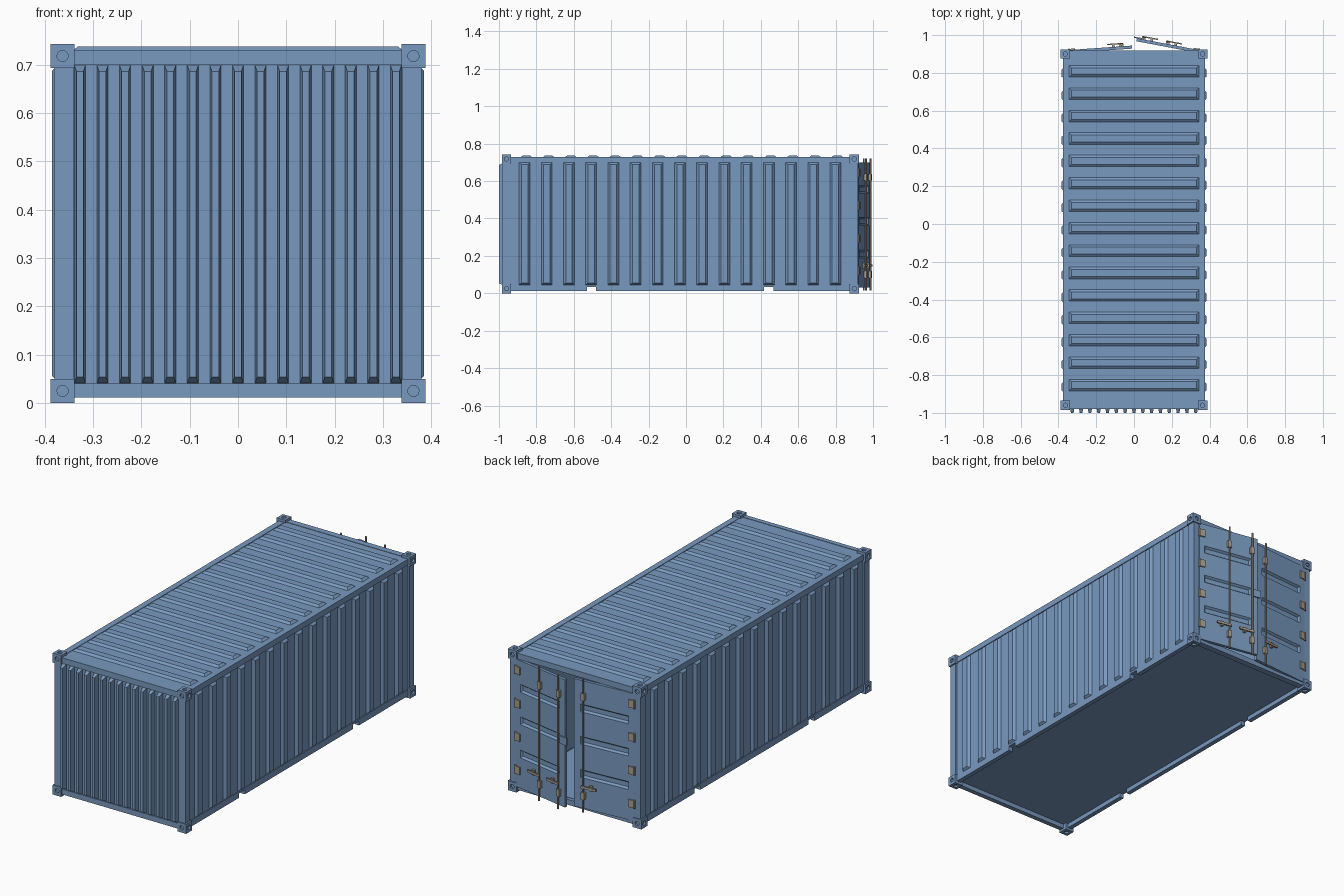
import bpy, bmesh, math
from mathutils import Vector, Matrix

if "Cube" in bpy.data.objects:
    bpy.data.objects.remove(bpy.data.objects["Cube"])


def material(name, rgb):
    m = bpy.data.materials.new(name)
    m.diffuse_color = (*rgb, 1)
    m.use_nodes = True
    m.node_tree.nodes["Principled BSDF"].inputs["Base Color"].default_value = m.diffuse_color
    return m


BLUE = material("container blue", (0.19, 0.32, 0.52))
STEEL = material("warm grey steel", (0.40, 0.34, 0.27))
X, Y, Z = Vector((1, 0, 0)), Vector((0, 1, 0)), Vector((0, 0, 1))


def finish(bm, name, mat, matrix=None):
    bmesh.ops.recalc_face_normals(bm, faces=bm.faces)
    if matrix:
        bm.transform(matrix)
    mesh = bpy.data.meshes.new(name)
    bm.to_mesh(mesh)
    bm.free()
    mesh.materials.append(mat)
    obj = bpy.data.objects.new(name, mesh)
    bpy.context.collection.objects.link(obj)
    return obj


def box(bm, x0, x1, y0, y1, z0, z1):
    m = Matrix.Translation(((x0 + x1) / 2, (y0 + y1) / 2, (z0 + z1) / 2))
    m = m @ Matrix.Diagonal((abs(x1 - x0), abs(y1 - y0), abs(z1 - z0), 1))
    bmesh.ops.create_cube(bm, size=1, matrix=m)


def rib(bm, centre, u, v, n, lu, lv, depth, slope, end):
    """Raised bar with sloping sides: lu along u, lv along v, rising along n."""
    c = Vector(centre)
    rings = []
    for h, du, dv in ((0, 0, 0), (depth, end, slope)):
        rings.append([bm.verts.new(c + n * h + u * (a * (lu / 2 - du)) + v * (b * (lv / 2 - dv)))
                      for a, b in ((-1, -1), (1, -1), (1, 1), (-1, 1))])
    bm.faces.new(rings[0])
    bm.faces.new(rings[1])
    for i in range(4):
        j = (i + 1) % 4
        bm.faces.new((rings[0][i], rings[0][j], rings[1][j], rings[1][i]))


def cylinder(bm, centre, axis, r, length, seg=16):
    m = Matrix.Translation(centre) @ Z.rotation_difference(axis).to_matrix().to_4x4()
    bmesh.ops.create_cone(bm, cap_ends=True, segments=seg, radius1=r, radius2=r,
                          depth=length, matrix=m)


def cut(obj, cutter):
    mod = obj.modifiers.new("cut", 'BOOLEAN')
    mod.operation, mod.solver, mod.object = 'DIFFERENCE', 'EXACT', cutter
    dg = bpy.context.evaluated_depsgraph_get()
    mesh = bpy.data.meshes.new_from_object(obj.evaluated_get(dg))
    obj.modifiers.clear()
    obj.data = mesh
    bpy.data.objects.remove(cutter)


FRONT, BACK = -0.985, 0.925
rib_ys = [-0.863 + 0.1187 * i for i in range(15)]
POCKETS = (-0.505, 0.443)

# corrugated side walls, rails with forklift notches
for s, side in ((-1, "left"), (1, "right")):
    bm = bmesh.new()
    box(bm, s * 0.355, s * 0.372, -0.96, 0.90, 0.036, 0.715)
    for y in rib_ys:
        rib(bm, (s * 0.37, y, 0.372), Z, Y, X * s, 0.656, 0.062, 0.015, 0.014, 0.012)
    finish(bm, side + "_wall", BLUE)

    bm = bmesh.new()
    box(bm, s * 0.345, s * 0.376, -0.96, 0.90, 0.70, 0.73)
    box(bm, s * 0.352, s * 0.376, -0.96, 0.90, 0.035, 0.045)
    stops = [-0.96] + [p + d for p in POCKETS for d in (-0.025, 0.025)] + [0.90]
    for a, b in zip(stops[::2], stops[1::2]):
        box(bm, s * 0.352, s * 0.376, a, b, 0.012, 0.035)
    finish(bm, side + "_rails", BLUE)

    # corner posts
    bm = bmesh.new()
    for y0, y1 in ((FRONT + 0.005, -0.94), (0.88, BACK - 0.005)):
        box(bm, s * 0.34, s * 0.38, y0, y1, 0.04, 0.70)
    finish(bm, side + "_posts", BLUE)

# corrugated roof
bm = bmesh.new()
box(bm, -0.372, 0.345, -0.975, 0.918, 0.715, 0.728)
for y in rib_ys:
    rib(bm, (0, y + 0.01, 0.727), X, Y, Z, 0.69, 0.064, 0.011, 0.014, 0.014)
finish(bm, "roof", BLUE)

# corrugated front wall
bm = bmesh.new()
box(bm, -0.345, 0.345, -0.974, -0.955, 0.03, 0.715)
for i in range(15):
    rib(bm, (-0.327 + 0.0467 * i, -0.972, 0.37), Z, X, -Y, 0.66, 0.024, 0.028, 0.005, 0.014)
finish(bm, "front_wall", BLUE)

# floor and end frame beams
bm = bmesh.new()
box(bm, -0.355, 0.355, -0.96, 0.90, 0.035, 0.042)
finish(bm, "floor", BLUE)
bm = bmesh.new()
for y0, y1 in ((-0.98, -0.955), (0.885, 0.918)):
    box(bm, -0.345, 0.345, y0, y1, 0.012, 0.04)
    box(bm, -0.345, 0.345, y0, y1, 0.70, 0.73)
finish(bm, "end_beams", BLUE)

# corner castings with a round socket on each outer face
for sx in (-1, 1):
    for sy, y in ((-1, FRONT + 0.025), (1, BACK - 0.025)):
        for sz, z in ((-1, 0.025), (1, 0.718)):
            c = Vector((sx * 0.363, y, z))
            bm = bmesh.new()
            box(bm, c.x - 0.025, c.x + 0.025, y - 0.025, y + 0.025, z - 0.025, z + 0.025)
            casting = finish(bm, "corner_casting", BLUE)
            bm = bmesh.new()
            for axis in (X * sx, Y * sy, Z * sz):
                cylinder(bm, c + axis * 0.024, axis, 0.0115, 0.016)
            cut(casting, finish(bm, "socket_cutter", BLUE))

# doors, slightly ajar, built in hinge space and swung outwards
WIDTH = 0.335
for s, side, angle, rods in ((1, "right", 10.7, (0.17, 0.30)), (-1, "left", 4.0, (0.28,))):
    swing = (Matrix.Translation((s * 0.345, 0.921, 0))
             @ Matrix.Rotation(-s * math.radians(angle), 4, 'Z')
             @ Matrix.Diagonal((-s, 1, 1, 1)))
    bm = bmesh.new()
    box(bm, 0, WIDTH, -0.016, 0, 0.03, 0.70)
    door = finish(bm, side + "_door", BLUE)
    bm = bmesh.new()
    for z in (0.21, 0.385, 0.555):
        rib(bm, (0.165, 0.002, z), X, Z, -Y, 0.27, 0.044, 0.013, 0.010, 0.010)
    cut(door, finish(bm, "groove_cutter", BLUE))
    door.data.transform(swing)
    if s == 1:
        door.data.flip_normals() if swing.determinant() < 0 else None

    # hinges
    bm = bmesh.new()
    for z in (0.12, 0.295, 0.47, 0.645):
        box(bm, -0.003, 0.032, -0.002, 0.006, z - 0.02, z + 0.02)
        cylinder(bm, (0, 0.002, z), Z, 0.006, 0.046, 8)
    finish(bm, side + "_hinges", STEEL, swing)

    # locking rods with guides and handles
    bm = bmesh.new()
    for x in rods:
        cylinder(bm, (x, 0.010, 0.367), Z, 0.005, 0.705, 10)
        for z in (0.62, 0.10):
            box(bm, x - 0.010, x + 0.010, -0.001, 0.015, z - 0.018, z + 0.018)
        box(bm, x - 0.075, x + 0.008, 0.011, 0.018, 0.142, 0.154)
        box(bm, x - 0.05, x - 0.036, -0.001, 0.013, 0.135, 0.161)
    finish(bm, side + "_lock_rods", STEEL, swing)

    # overlap latch at the free edge
    if s == 1:
        bm = bmesh.new()
        box(bm, WIDTH - 0.03, WIDTH + 0.016, -0.001, 0.006, 0.36, 0.40)
        finish(bm, "door_latch", BLUE, swing)

# orient every part's faces outward after mirroring
for obj in bpy.context.collection.objects:
    bm = bmesh.new()
    bm.from_mesh(obj.data)
    bmesh.ops.recalc_face_normals(bm, faces=bm.faces)
    bm.to_mesh(obj.data)
    bm.free()
